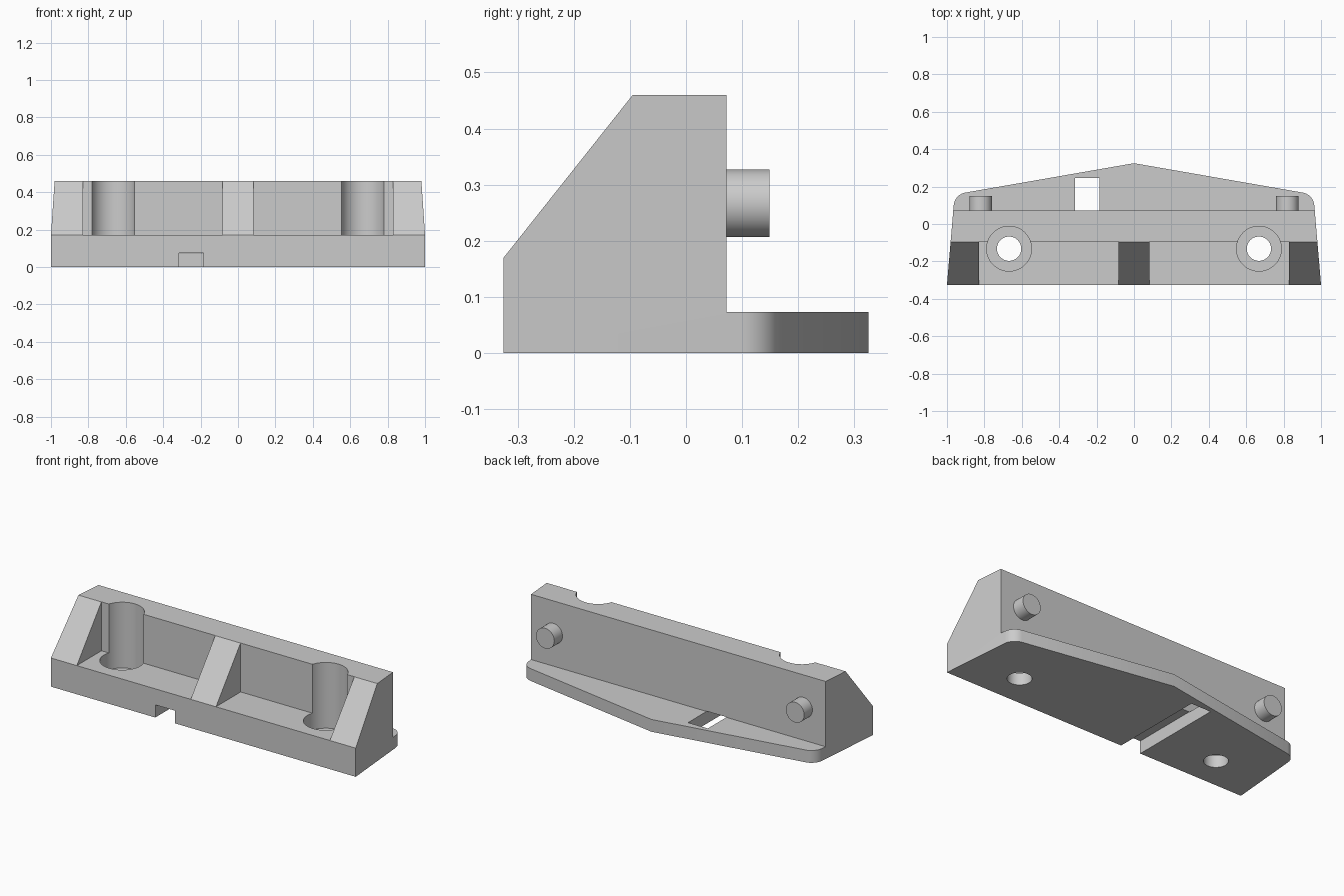
import bpy, bmesh, math
from mathutils import Matrix, Vector

cube = bpy.data.objects.get("Cube")
if cube:
    bpy.data.objects.remove(cube, do_unlink=True)

grey = bpy.data.materials.new("plain grey")
grey.use_nodes = True
grey.diffuse_color = (0.6, 0.6, 0.6, 1)
grey.node_tree.nodes["Principled BSDF"].inputs["Base Color"].default_value = grey.diffuse_color


def finish(name, bm):
    bmesh.ops.recalc_face_normals(bm, faces=bm.faces)
    mesh = bpy.data.meshes.new(name)
    bm.to_mesh(mesh)
    bm.free()
    mesh.materials.append(grey)
    obj = bpy.data.objects.new(name, mesh)
    bpy.context.collection.objects.link(obj)
    return obj


def prism(name, points, direction):
    """Extrude a closed outline of 3D points along a direction."""
    bm = bmesh.new()
    face = bm.faces.new([bm.verts.new(p) for p in points])
    new = bmesh.ops.extrude_face_region(bm, geom=[face])["geom"]
    verts = [v for v in new if isinstance(v, bmesh.types.BMVert)]
    bmesh.ops.translate(bm, verts=verts, vec=direction)
    return finish(name, bm)


def box(name, x0, x1, y0, y1, z0, z1):
    pts = [(x0, y0, z0), (x1, y0, z0), (x1, y1, z0), (x0, y1, z0)]
    return prism(name, pts, (0, 0, z1 - z0))


def cylinder(name, centre, radius, depth, axis="Z"):
    bm = bmesh.new()
    turn = Matrix.Rotation(math.pi / 2, 4, "X") if axis == "Y" else Matrix()
    bmesh.ops.create_cone(bm, cap_ends=True, segments=48, radius1=radius, radius2=radius,
                          depth=depth, matrix=Matrix.Translation(centre) @ turn)
    return finish(name, bm)


def activate(obj):
    bpy.ops.object.select_all(action="DESELECT")
    obj.select_set(True)
    bpy.context.view_layer.objects.active = obj


def combine(obj, tool, operation="DIFFERENCE"):
    activate(obj)
    mod = obj.modifiers.new("cut", "BOOLEAN")
    mod.operation, mod.solver, mod.object = operation, "EXACT", tool
    bpy.ops.object.modifier_apply(modifier=mod.name)
    bpy.data.objects.remove(tool, do_unlink=True)


def rounded_corner(a, corner, b, radius, steps=10):
    """Points of a fillet between the edges a-corner and corner-b."""
    a, corner, b = Vector(a), Vector(corner), Vector(b)
    u, v = (a - corner).normalized(), (b - corner).normalized()
    half = u.angle(v) / 2
    centre = corner + (u + v).normalized() * radius / math.sin(half)
    reach = radius / math.tan(half)
    start = (corner + u * reach - centre).normalized()
    end = (corner + v * reach - centre).normalized()
    return [centre + start.slerp(end, i / steps) * radius for i in range(steps + 1)]


# Plan outline: tapered ends, rounded rear corners and a shallow rear point
front, tip = (1, -0.325, 0), (0, 0.325, 0)
half_plan = [Vector(front)] + rounded_corner(front, (0.959, 0.158, 0), tip, 0.075)
mirrored = [Vector((-p.x, p.y, p.z)) for p in reversed(half_plan)]
bracket = prism("bracket_body", half_plan + [Vector(tip)] + mirrored, (0, 0, 0.6))

# Side profile: sloped front, flat top, upright back and thin rear flange
profile = [(-0.4, -0.1), (0.4, -0.1), (0.4, 0.073), (0.072, 0.073),
           (0.072, 0.46), (-0.095, 0.46), (-0.4, 0.0755)]
side = prism("side_profile", [(-1.2, y, z) for y, z in profile], (2.4, 0, 0))
combine(bracket, side, "INTERSECT")

# Front pockets, leaving a middle rib and two end ribs
for s in (-1, 1):
    x0, x1 = sorted((s * 0.083, s * 0.83))
    combine(bracket, box("pocket", x0, x1, -0.5, -0.094, 0.17, 0.6))

# Screw holes with deep, wide counterbores
for s in (-1, 1):
    combine(bracket, cylinder("counterbore", (s * 0.668, -0.132, 0.32), 0.12, 0.5))
    combine(bracket, cylinder("screw_hole", (s * 0.668, -0.132, 0.1), 0.065, 0.5))

# Channel along the underside, open through the flange
combine(bracket, box("channel", -0.315, -0.185, -0.5, 0.245, -0.1, 0.075))

# Locating pins on the back
parts = [bracket]
for s, label in ((1, "left"), (-1, "right")):
    parts.append(cylinder(label + "_pin", (s * 0.82, 0.105, 0.267), 0.06, 0.088, "Y"))

for part in parts:
    activate(part)
    bpy.ops.object.shade_smooth_by_angle(angle=math.radians(30))
